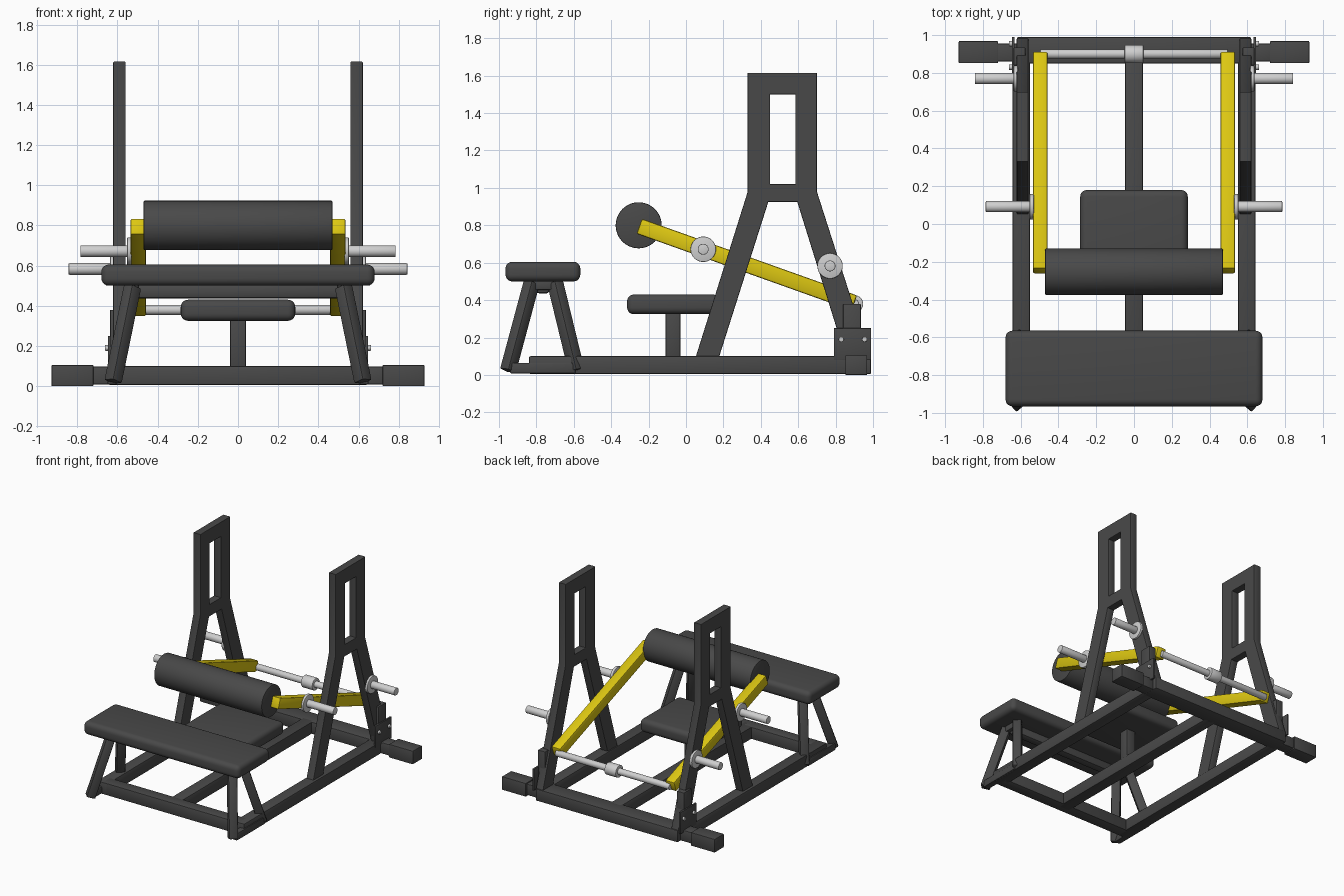
import bpy, bmesh, math
from mathutils import Vector, Matrix

if "Cube" in bpy.data.objects:
    bpy.data.objects.remove(bpy.data.objects["Cube"])


def material(name, rgb):
    m = bpy.data.materials.new(name)
    m.diffuse_color = (*rgb, 1)
    m.use_nodes = True
    m.node_tree.nodes["Principled BSDF"].inputs["Base Color"].default_value = m.diffuse_color
    return m


DARK = material("dark grey", (0.066, 0.066, 0.066))
YELLOW = material("yellow", (0.72, 0.57, 0.006))
STEEL = material("light steel", (0.62, 0.62, 0.62))


def finish(mesh, name, mat):
    mesh.materials.clear()
    mesh.materials.append(mat)
    for p in mesh.polygons:
        p.use_smooth = True
    mesh.set_sharp_from_angle(angle=math.radians(35))
    ob = bpy.data.objects.new(name, mesh)
    bpy.context.collection.objects.link(ob)
    return ob


def from_bm(bm, name, mat):
    mesh = bpy.data.meshes.new(name)
    bm.to_mesh(mesh)
    bm.free()
    return finish(mesh, name, mat)


def box(name, x, y, z, mat=DARK, bevel=0.008, segs=2):
    """Rounded box from (min, max) ranges."""
    bm = bmesh.new()
    bmesh.ops.create_cube(bm, size=1)
    rng = [sorted(r) for r in (x, y, z)]
    for v in bm.verts:
        v.co = [(a + b) / 2 + c * (b - a) for (a, b), c in zip(rng, v.co)]
    if bevel:
        bmesh.ops.bevel(bm, geom=bm.edges[:], offset=bevel, segments=segs,
                        profile=0.5, affect='EDGES')
    return from_bm(bm, name, mat)


def beam(name, p, q, w, h, mat=DARK, roll=0, bevel=0.008):
    """Rounded rectangular tube running from p to q."""
    p, q = Vector(p), Vector(q)
    d = (q - p).normalized()
    side = Vector((1, 0, 0))
    side = (side - d * side.dot(d)).normalized()
    rot = Matrix((side, d.cross(side), d)).transposed() @ Matrix.Rotation(roll, 3, 'Z')
    bm = bmesh.new()
    bmesh.ops.create_cube(bm, size=1)
    for v in bm.verts:
        v.co = Vector((v.co.x * w, v.co.y * h, v.co.z * (q - p).length))
    bmesh.ops.bevel(bm, geom=bm.edges[:], offset=bevel, segments=2,
                    profile=0.5, affect='EDGES')
    bmesh.ops.transform(bm, matrix=Matrix.Translation((p + q) / 2) @ rot.to_4x4(), verts=bm.verts)
    return from_bm(bm, name, mat)


def rod(name, x0, x1, y, z, r, mat=STEEL, bevel=0.004, sides=40):
    """Cylinder along x."""
    bm = bmesh.new()
    bmesh.ops.create_cone(bm, cap_ends=True, segments=sides, radius1=r, radius2=r,
                          depth=abs(x1 - x0))
    rims = [e for e in bm.edges if abs(e.verts[0].co.z - e.verts[1].co.z) < 1e-5]
    bmesh.ops.bevel(bm, geom=rims, offset=bevel, segments=2, profile=0.5, affect='EDGES')
    bmesh.ops.transform(bm, matrix=Matrix.Translation(((x0 + x1) / 2, y, z))
                        @ Matrix.Rotation(math.pi / 2, 4, 'Y'), verts=bm.verts)
    return from_bm(bm, name, mat)


def plate(name, loops, xc, half):
    """Filled y-z outline (later loops are holes), thickened along x."""
    cu = bpy.data.curves.new(name, 'CURVE')
    cu.dimensions = '2D'
    cu.fill_mode = 'BOTH'
    cu.extrude = half - 0.005
    cu.bevel_depth = 0.005
    cu.bevel_resolution = 1
    cu.offset = -0.005
    for pts in loops:
        s = cu.splines.new('POLY')
        s.points.add(len(pts) - 1)
        for pt, (a, b) in zip(s.points, pts):
            pt.co = (a, b, 0, 1)
        s.use_cyclic_u = True
    tmp = bpy.data.objects.new(name + "_outline", cu)
    bpy.context.collection.objects.link(tmp)
    bpy.context.view_layer.update()
    dg = bpy.context.evaluated_depsgraph_get()
    mesh = bpy.data.meshes.new_from_object(tmp.evaluated_get(dg))
    bpy.data.objects.remove(tmp)
    # local x -> y, y -> z, z -> x
    mesh.transform(Matrix(((0, 0, 1, xc), (1, 0, 0, 0), (0, 1, 0, 0), (0, 0, 0, 1))))
    return finish(mesh, name, DARK)


# A-frame upright outline and its window
UPRIGHT = [(0.05, 0.09), (0.33, 0.98), (0.33, 1.615), (0.70, 1.615), (0.70, 0.98),
           (0.985, 0.09), (0.855, 0.09), (0.595, 0.925), (0.44, 0.925), (0.175, 0.09)]
WINDOW = [(0.45, 1.02), (0.585, 1.02), (0.585, 1.50), (0.45, 1.50)]

# Floor frame
box("center_rail", (-0.048, 0.048), (-0.80, 0.88), (0.005, 0.10))
box("front_crossbar", (-0.60, 0.60), (-0.84, -0.745), (0.005, 0.10))
box("rear_crossbar", (-0.62, 0.62), (0.85, 0.99), (0.005, 0.10))

# Seat
box("seat_post", (-0.04, 0.04), (-0.11, -0.03), (0.09, 0.35))
box("seat_pad", (-0.285, 0.285), (-0.315, 0.18), (0.325, 0.43), bevel=0.036, segs=5)

# Bench
box("bench_pad", (-0.68, 0.68), (-0.965, -0.565), (0.50, 0.605), bevel=0.036, segs=5)
box("bench_spine", (-0.52, 0.52), (-0.80, -0.73), (0.435, 0.505), bevel=0.018)

# Roller and pivot shaft
rod("roller_pad", -0.47, 0.47, -0.253, 0.80, 0.123, DARK, 0.006, 64)
rod("pivot_shaft", -0.497, 0.497, 0.90, 0.38, 0.025)
rod("pivot_sleeve", -0.05, 0.05, 0.90, 0.38, 0.047)

for s, tag in ((-1, "left"), (1, "right")):
    # Side rail, upright, and rear stub
    box(f"side_rail_{tag}", (s * 0.55, s * 0.642), (-0.84, 0.87), (0.005, 0.10))
    plate(f"upright_{tag}", [UPRIGHT, WINDOW], s * 0.59, 0.031)
    box(f"rear_stub_{tag}", (s * 0.60, s * 0.74), (0.86, 0.955), (0.008, 0.097))
    box(f"rear_stub_sleeve_{tag}", (s * 0.72, s * 0.928), (0.852, 0.968), (0, 0.105), bevel=0.004)

    # Rear bracket
    box(f"bracket_post_{tag}", (s * 0.575, s * 0.637), (0.84, 0.935), (0.08, 0.38), bevel=0.004)
    box(f"bracket_plate_{tag}", (s * 0.632, s * 0.647), (0.79, 0.99), (0.08, 0.25), bevel=0.002)
    for i, y in enumerate((0.83, 0.955)):
        rod(f"bracket_bolt_{tag}_{i + 1}", s * 0.64, s * 0.662, y, 0.19, 0.014, STEEL, 0.002, 12)

    # Bench legs, foot and top bracket
    for end, top_y, foot_y in (("front", -0.825, -0.952), ("rear", -0.70, -0.585)):
        beam(f"bench_leg_{end}_{tag}", (s * 0.525, top_y, 0.495), (s * 0.622, foot_y, 0.022),
             0.066, 0.066, roll=math.radians(45))
    box(f"bench_foot_{tag}", (s * 0.60, s * 0.65), (-0.94, -0.59), (0.008, 0.065))
    box(f"bench_bracket_{tag}", (s * 0.495, s * 0.55), (-0.83, -0.70), (0.455, 0.505))

    # Lever arm
    beam(f"lever_arm_{tag}", (s * 0.497, -0.25, 0.795), (s * 0.497, 0.90, 0.385),
         0.078, 0.085, YELLOW, bevel=0.01)

    # Weight pegs with flanges
    for part, x0, x1, y, z in (("arm", 0.53, 0.785, 0.092, 0.672), ("frame", 0.615, 0.843, 0.77, 0.583)):
        rod(f"{part}_weight_peg_{tag}", s * x0, s * x1, y, z, 0.029)
        rod(f"{part}_peg_flange_{tag}", s * x0, s * (x0 + 0.022), y, z, 0.068)
